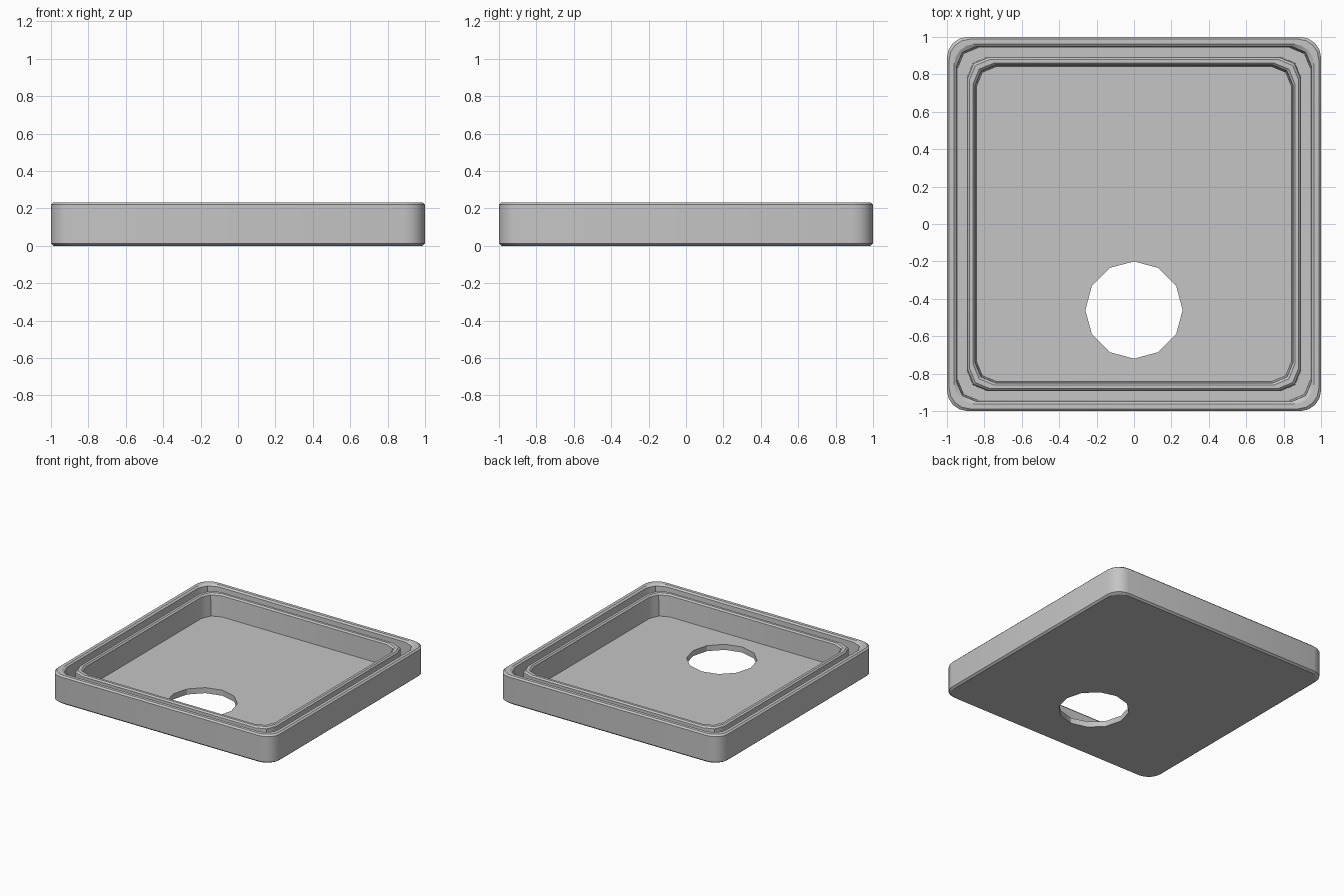
import bpy
import bmesh
from math import cos, sin, pi

cube = bpy.data.objects.get("Cube")
if cube:
    bpy.data.objects.remove(cube, do_unlink=True)

gray = bpy.data.materials.new("plain_gray")
gray.use_nodes = True
color = (0.56, 0.56, 0.56, 1)
gray.diffuse_color = color
gray.node_tree.nodes["Principled BSDF"].inputs["Base Color"].default_value = color


def ring(bm, half, z, radius, coarse):
    """Rounded square loop; coarse corners have two straight facets."""
    verts = []
    for q in range(4):
        cx = (half - radius) * (1 if q in (0, 3) else -1)
        cy = (half - radius) * (1 if q < 2 else -1)
        arc = [(cx + radius * cos((q + i / 4) * pi / 2),
                cy + radius * sin((q + i / 4) * pi / 2)) for i in range(5)]
        if coarse:
            for i in (1, 3):
                arc[i] = tuple((a + b) / 2 for a, b in zip(arc[i - 1], arc[i + 1]))
        verts += [bm.verts.new((x, y, z)) for x, y in arc]
    return verts


# Cross-section from the underside, over the outer wall, groove and inner lip
TOP, LIP, FLOOR = 0.232, 0.224, 0.045
profile = [(0.985, 0), (1, 0.013), (1, TOP - 0.012), (0.988, TOP),
           (0.962, TOP), (0.95, TOP - 0.012), (0.943, FLOOR),
           (0.893, FLOOR), (0.89, LIP - 0.012), (0.88, LIP),
           (0.86, LIP), (0.85, LIP - 0.012), (0.843, FLOOR)]

bm = bmesh.new()
rings = [ring(bm, half, z, 0.11, i > 4) for i, (half, z) in enumerate(profile)]
for a, b in zip(rings, rings[1:]):
    for i in range(len(a)):
        j = (i + 1) % len(a)
        bm.faces.new((a[i], a[j], b[j], b[i]))
bm.faces.new(rings[0][::-1])
bm.faces.new(rings[-1])
bmesh.ops.recalc_face_normals(bm, faces=bm.faces)
mesh = bpy.data.meshes.new("tray")
bm.to_mesh(mesh)
bm.free()
mesh.materials.append(gray)
tray = bpy.data.objects.new("tray", mesh)
bpy.context.collection.objects.link(tray)

# Twelve-sided hole through the floor
bpy.ops.mesh.primitive_cylinder_add(vertices=12, radius=0.26, depth=0.2,
                                    location=(0, -0.46, 0))
cutter = bpy.context.object
cutter.name = "hole_cutter"
cutter.hide_render = True
cutter.data.materials.append(gray)

cut = tray.modifiers.new("floor_hole", "BOOLEAN")
cut.operation = "DIFFERENCE"
cut.solver = "EXACT"
cut.object = cutter
bpy.ops.object.select_all(action="DESELECT")
tray.select_set(True)
bpy.context.view_layer.objects.active = tray
bpy.ops.object.modifier_apply(modifier=cut.name)
bpy.data.objects.remove(cutter, do_unlink=True)
bpy.ops.object.shade_smooth_by_angle(angle=pi / 6)
